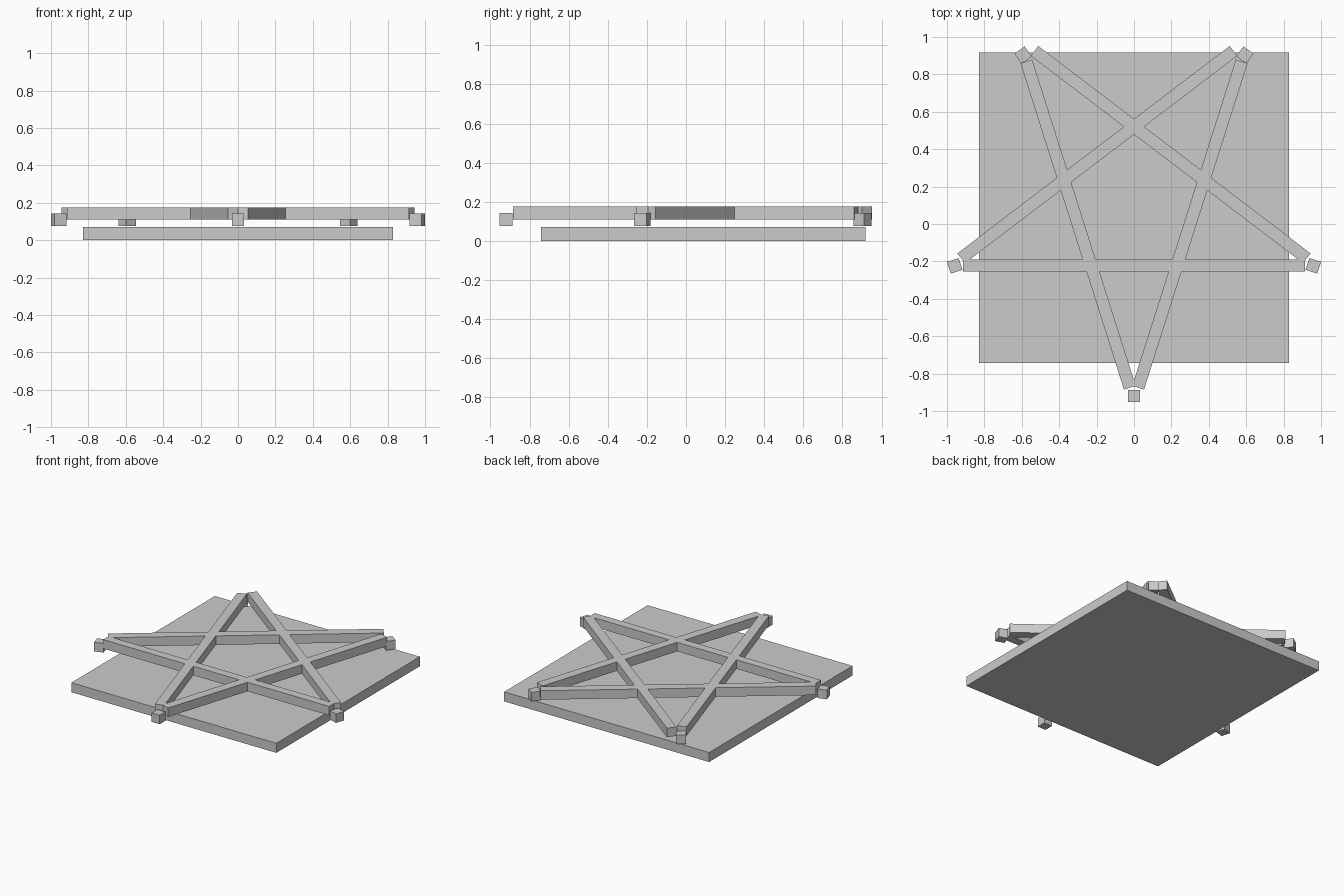
import bpy
from math import sin, cos, radians

if "Cube" in bpy.data.objects:
    bpy.data.objects.remove(bpy.data.objects["Cube"], do_unlink=True)

grey = bpy.data.materials.new("plain grey")
grey.use_nodes = True
grey.diffuse_color = (0.6, 0.6, 0.6, 1)
grey.node_tree.nodes["Principled BSDF"].inputs["Base Color"].default_value = (0.6, 0.6, 0.6, 1)

CENTRE_Y = 0.088
THICK = 0.066


def box(name, location, size, angle=0):
    bpy.ops.mesh.primitive_cube_add(size=1, location=location)
    ob = bpy.context.object
    ob.name = name
    ob.scale = size
    ob.rotation_euler.z = radians(angle)
    bpy.ops.object.transform_apply(location=False, rotation=True, scale=True)
    ob.data.materials.append(grey)
    return ob


# Square base plate
box("base_plate", (0, CENTRE_Y, 0.035), (1.66, 1.66, 0.07))

# Five crossing bars of the star, merged into one frame
LENGTH, BAR_Z = 1.83, 0.143
frame = box("star_frame", (0, -0.222, BAR_Z), (LENGTH, 0.062, THICK))
bars = []
for side, label in ((1, "left"), (-1, "right")):
    bars.append(box(label + "_steep_bar", (side * 0.299, -0.003, BAR_Z),
                    (LENGTH, THICK, THICK), side * 72.4))
    bars.append(box(label + "_slanted_bar", (side * -0.196, 0.371, BAR_Z),
                    (LENGTH, THICK, THICK), side * 37.3))
for bar in bars:
    union = frame.modifiers.new("join", "BOOLEAN")
    union.operation = "UNION"
    union.solver = "EXACT"
    union.object = bar
    bpy.context.view_layer.objects.active = frame
    bpy.ops.object.modifier_apply(modifier=union.name)
    bpy.data.objects.remove(bar, do_unlink=True)

# Small blocks at the five star points
RADIUS = 1.008
for i in range(5):
    angle = -90 + 72 * i
    box(f"point_block_{i + 1}",
        (RADIUS * cos(radians(angle)), CENTRE_Y + RADIUS * sin(radians(angle)), 0.11),
        (THICK, THICK, THICK), angle)
